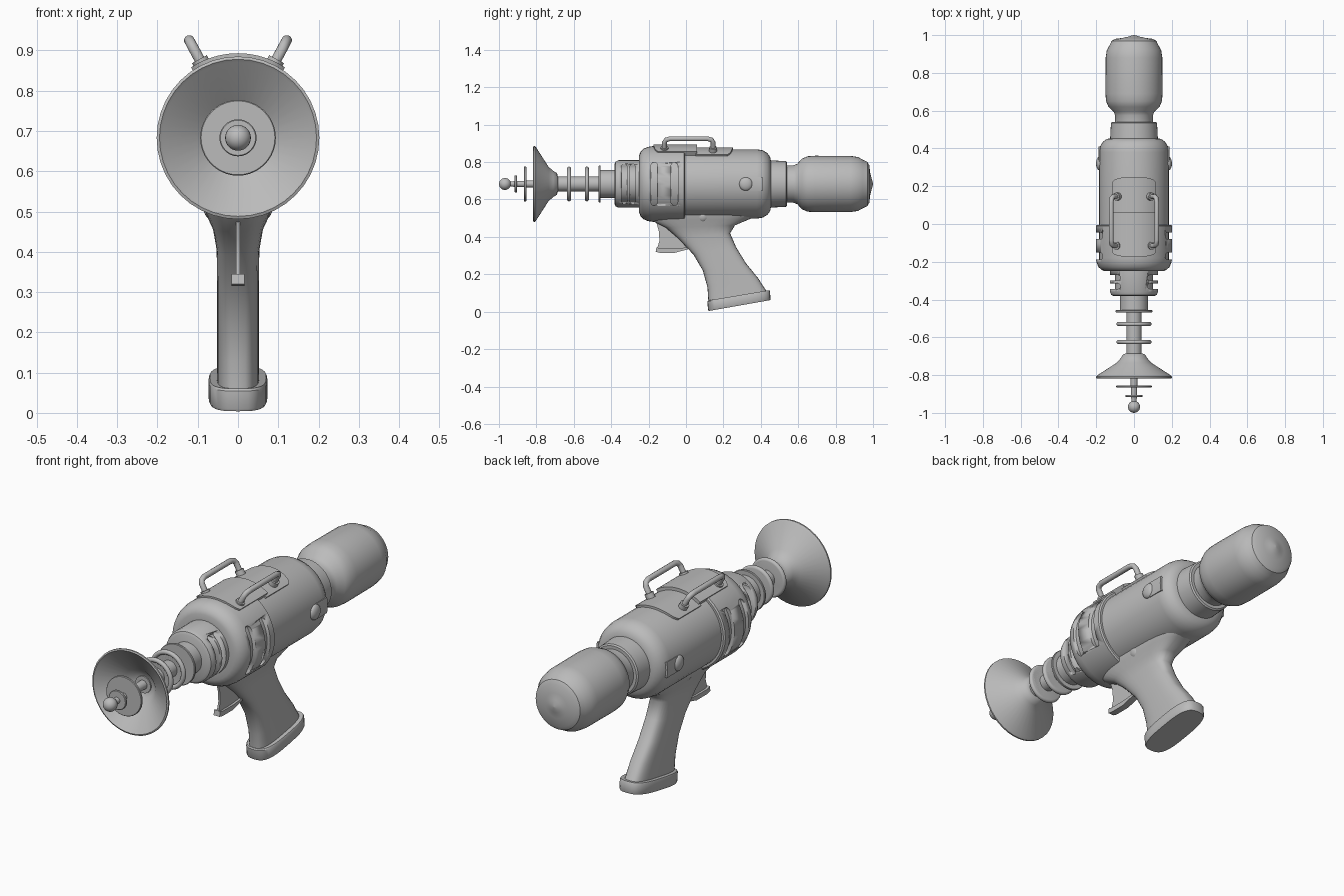
import bpy, bmesh, math
from mathutils import Vector, Matrix

if "Cube" in bpy.data.objects:
    bpy.data.objects.remove(bpy.data.objects["Cube"])

AXIS = 0.683  # height of the barrel axis
GREY = (0.5, 0.5, 0.5, 1)
metal = bpy.data.materials.new("plain_grey")
metal.use_nodes = True
metal.diffuse_color = GREY
metal.node_tree.nodes["Principled BSDF"].inputs["Base Color"].default_value = GREY


def finish(name, bm, angle=35):
    bmesh.ops.recalc_face_normals(bm, faces=bm.faces)
    mesh = bpy.data.meshes.new(name)
    bm.to_mesh(mesh)
    bm.free()
    mesh.materials.append(metal)
    ob = bpy.data.objects.new(name, mesh)
    bpy.context.collection.objects.link(ob)
    bpy.ops.object.select_all(action='DESELECT')
    bpy.context.view_layer.objects.active = ob
    ob.select_set(True)
    bpy.ops.object.shade_smooth_by_angle(angle=math.radians(angle))
    return ob


def bridge(bm, rings, caps=True):
    """Skin a list of equally long vertex rings."""
    for a, b in zip(rings, rings[1:]):
        n = len(a)
        for i in range(n):
            j = (i + 1) % n
            bm.faces.new((a[i], a[j], b[j], b[i]))
    if caps:
        bm.faces.new(rings[0])
        bm.faces.new(rings[-1])


def lathe(name, profile, n=40, angle=35):
    """Turn (y, radius) points about the barrel axis."""
    bm = bmesh.new()
    rings = [[bm.verts.new((r * math.sin(2 * math.pi * i / n), y,
                            AXIS + r * math.cos(2 * math.pi * i / n)))
              for i in range(n)] for y, r in profile]
    bridge(bm, rings)
    return finish(name, bm, angle)


def disc(name, y, r, half):
    c = half * 0.4
    return lathe(name, [(y - half, r - c), (y - half + c, r), (y + half - c, r), (y + half, r - c)])


def tube(name, path, r, n=12):
    """Round tube along a path of points."""
    bm = bmesh.new()
    rings = []
    for i, p in enumerate(path):
        d = (path[min(i + 1, len(path) - 1)] - path[max(i - 1, 0)]).normalized()
        u = d.cross(Vector((1, 0, 0.3))).normalized()
        v = d.cross(u)
        rings.append([bm.verts.new(p + r * (math.cos(t) * u + math.sin(t) * v))
                      for t in (2 * math.pi * k / n for k in range(n))])
    bridge(bm, rings)
    return finish(name, bm, 50)


def dome(name, centre, radii):
    bm = bmesh.new()
    bmesh.ops.create_uvsphere(bm, u_segments=24, v_segments=14, radius=1,
                              matrix=Matrix.Translation(centre) @ Matrix.Diagonal((*radii, 1)))
    return finish(name, bm, 60)


def slab(name, outline, half):
    """Extrude a (y, z) outline sideways."""
    bm = bmesh.new()
    bridge(bm, [[bm.verts.new((x, y, z)) for y, z in outline] for x in (-half, half)])
    return finish(name, bm)


def saddle(name, r_in, r_out, mid, half, y0, y1, bulge0=0, bulge1=0, n=14):
    """Curved plate hugging the body; bulges round its ends."""
    bm = bmesh.new()
    rings = []
    for i in range(n + 1):
        s = 2 * i / n - 1
        a, k = mid + half * s, math.sqrt(1 - s * s)
        rings.append([bm.verts.new((r * math.sin(a), y, AXIS + r * math.cos(a)))
                      for r, y in ((r_in, y0 - bulge0 * k), (r_out, y0 - bulge0 * k),
                                   (r_out, y1 + bulge1 * k), (r_in, y1 + bulge1 * k))])
    bridge(bm, rings)
    return finish(name, bm)


def cut_slots(ob, ys, half_w, half_h):
    """Cut round-ended slots through both sides."""
    for y in ys:
        out = []
        for end in (1, -1):
            for k in range(9):
                t = math.pi * k / 8
                out.append((y + end * half_w * math.cos(t),
                            AXIS + end * (half_h - half_w + half_w * math.sin(t))))
        cutter = slab("slot_cutter", out, 0.4)
        cutter.hide_render = True
        cutter.hide_set(True)
        mod = ob.modifiers.new("slot", 'BOOLEAN')
        mod.operation, mod.object, mod.solver = 'DIFFERENCE', cutter, 'EXACT'
        bpy.context.view_layer.objects.active = ob
        bpy.ops.object.modifier_apply(modifier=mod.name)
        bpy.data.objects.remove(cutter)


# Body, slotted front shell and collars
lathe("body", [(-0.22, 0.15), (-0.2, 0.185), (0.38, 0.185), (0.41, 0.18), (0.435, 0.165),
               (0.45, 0.145), (0.455, 0.12)])
shell = lathe("front_shell", [(-0.25, 0.12), (-0.25, 0.155), (-0.243, 0.172), (-0.228, 0.188),
                              (-0.205, 0.198), (-0.18, 0.202), (-0.01, 0.202), (-0.005, 0.195)])
cut_slots(shell, (-0.17, -0.062), 0.018, 0.115)
lathe("collar_core", [(-0.37, 0.1), (-0.24, 0.1)])
collar = lathe("front_collar", [(-0.382, 0.108), (-0.376, 0.12), (-0.36, 0.127), (-0.24, 0.127)])
cut_slots(collar, (-0.33, -0.285), 0.015, 0.105)
lathe("rear_collar", [(0.44, 0.127), (0.535, 0.122), (0.54, 0.115)])

# Rear tank
lathe("rear_tank", [(0.53, 0.1), (0.575, 0.1), (0.595, 0.108), (0.62, 0.135), (0.65, 0.148),
                    (0.69, 0.151), (0.88, 0.15), (0.92, 0.144), (0.945, 0.13), (0.97, 0.118),
                    (0.98, 0.1), (0.985, 0.06), (0.992, 0.03), (1.0, 0.004)])

# Barrel, hoops and discs
lathe("barrel_sleeve", [(-0.46, 0.075), (-0.37, 0.075)])
disc("sleeve_flange", -0.462, 0.098, 0.006)
lathe("barrel", [(-0.72, 0.04), (-0.45, 0.04)])
for i, y in enumerate((-0.53, -0.625)):
    lathe(f"barrel_hoop_{i + 1}", [(y + 0.011 * math.cos(t), 0.082 + 0.011 * math.sin(t))
                                   for t in (2 * math.pi * k / 12 for k in range(13))], angle=60)
lathe("dish", [(-0.685, 0.04), (-0.69, 0.058), (-0.71, 0.07), (-0.735, 0.092), (-0.8, 0.193),
               (-0.808, 0.202), (-0.815, 0.202), (-0.818, 0.195), (-0.812, 0.188),
               (-0.745, 0.085), (-0.72, 0.06), (-0.71, 0.03)], angle=45)
lathe("antenna_rod", [(-0.95, 0.011), (-0.92, 0.015), (-0.84, 0.018), (-0.71, 0.022)])
disc("antenna_disc_large", -0.86, 0.094, 0.006)
disc("antenna_disc_small", -0.91, 0.046, 0.006)
dome("antenna_ball", (0, -0.968, AXIS), (0.032, 0.032, 0.032))

# Top plate in two steps
saddle("top_plate_front", 0.17, 0.21, 0, 0.59, -0.15, 0.06, bulge0=0.025)
saddle("top_plate_rear", 0.17, 0.195, 0, 0.64, 0.05, 0.22, bulge1=0.03)

# Parts mirrored on both sides
for side, s in (("left", 1), ("right", -1)):
    low, high = Vector((s * 0.086, 0, 0.86)), Vector((s * 0.121, 0, 0.925))
    f, b = -0.115, 0.145

    def at(k, y):
        return low.lerp(high, k) + Vector((0, y, 0))

    tube(f"handle_{side}", [at(0, f), at(0.7, f), at(0.9, f + 0.008), at(1, f + 0.03),
                            at(1, b - 0.03), at(0.9, b - 0.008), at(0.7, b), at(0, b)], 0.013)
    for end, y in (("front", f), ("rear", b)):
        tube(f"handle_foot_{side}_{end}", [at(-0.1, y), at(0.28, y)], 0.021)
    saddle(f"side_plate_{side}", 0.17, 0.189, s * math.pi / 2, 0.2, 0.33, 0.41)
    dome(f"side_knob_{side}", (s * 0.183, 0.32, AXIS), (0.018, 0.036, 0.036))
    dome(f"grip_pin_{side}", (s * 0.064, 0.09, 0.512), (0.022, 0.033, 0.033))


# Grip lofted through rounded sections: front y, z, rear y, z, half width
def section(bm, yf, zf, yr, zr, w, power=0.65, n=32):
    mid, arm = Vector((0, yf + yr, zf + zr)) / 2, Vector((0, yr - yf, zr - zf)) / 2
    ring = []
    for i in range(n):
        t = 2 * math.pi * i / n
        c, q = math.cos(t), math.sin(t)
        ring.append(bm.verts.new(mid + arm * math.copysign(abs(c) ** power, c)
                                 + Vector((w * math.copysign(abs(q) ** power, q), 0, 0))))
    return ring


bm = bmesh.new()
bridge(bm, [section(bm, *v) for v in (
    (-0.2, 0.51, 0.42, 0.54, 0.085), (-0.18, 0.485, 0.34, 0.495, 0.078),
    (-0.11, 0.45, 0.262, 0.462, 0.062), (-0.04, 0.39, 0.236, 0.42, 0.053),
    (0.04, 0.305, 0.268, 0.345, 0.052), (0.09, 0.22, 0.32, 0.26, 0.052),
    (0.115, 0.13, 0.385, 0.18, 0.052), (0.12, 0.05, 0.437, 0.1, 0.052))])
finish("grip", bm, 60)
bm = bmesh.new()
bridge(bm, [section(bm, *v) for v in (
    (0.122, 0.004, 0.45, 0.062, 0.07), (0.118, 0.01, 0.452, 0.068, 0.073),
    (0.114, 0.054, 0.449, 0.11, 0.073), (0.118, 0.06, 0.445, 0.115, 0.07))])
finish("grip_base", bm)

# Trigger: thin web with a wider curved foot
slab("trigger_web", [(-0.165, 0.5), (-0.145, 0.43), (-0.142, 0.38), (-0.155, 0.335),
                     (-0.02, 0.335), (0.03, 0.35), (0.03, 0.5)], 0.005)
slab("trigger_foot", [(-0.158, 0.345), (-0.162, 0.32), (-0.14, 0.315), (-0.06, 0.315),
                      (0.015, 0.335), (0.02, 0.345), (-0.06, 0.338), (-0.14, 0.338)], 0.016)
